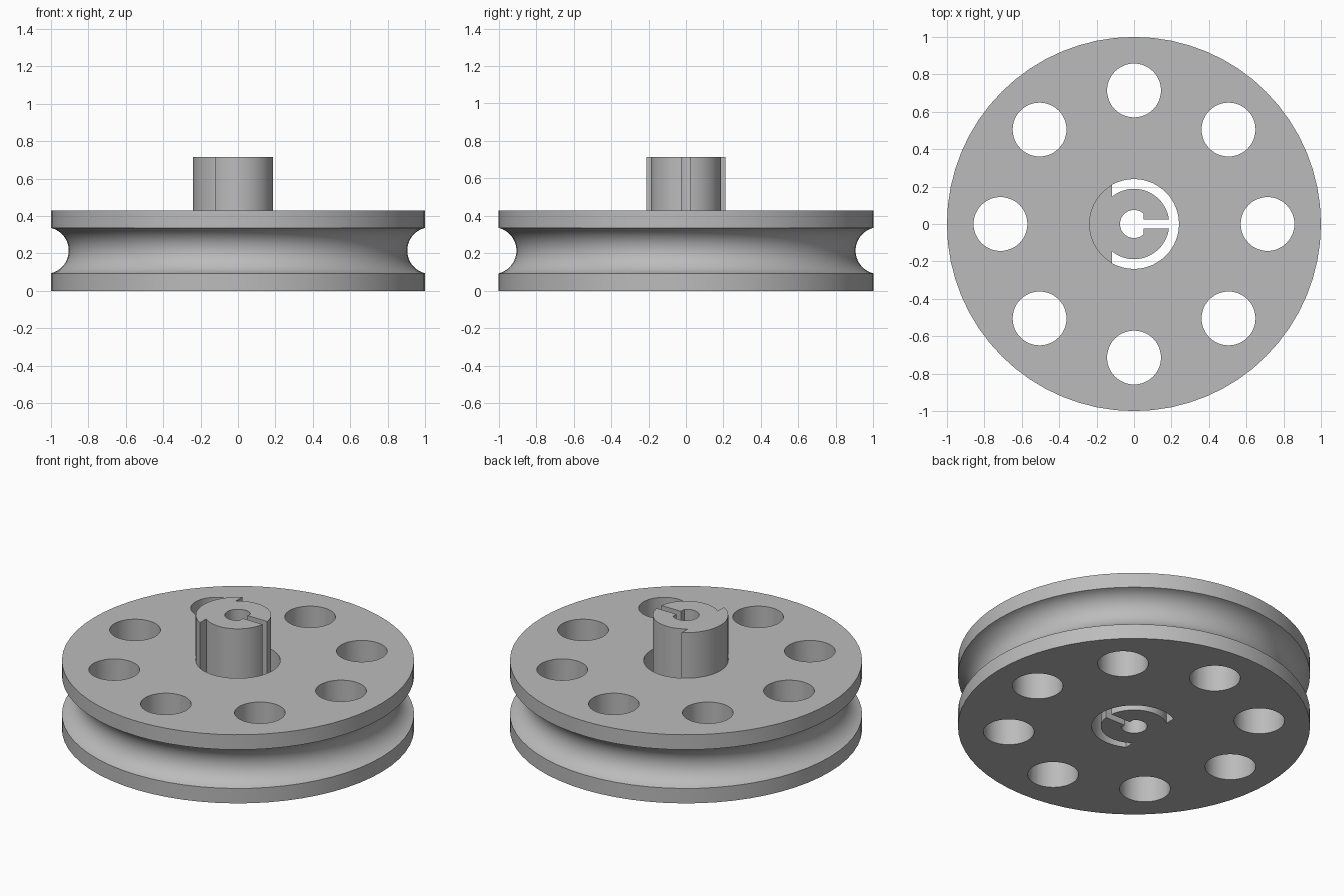
import bpy
import bmesh
from math import sin, cos, pi, sqrt, acos, asin, radians

if "Cube" in bpy.data.objects:
    bpy.data.objects.remove(bpy.data.objects["Cube"], do_unlink=True)

RIM_H, HUB_H = 0.43, 0.715
HUB_R, NECK_R, BORE_R = 0.24, 0.188, 0.075
STEP_X, FLAT_X, SLOT = -0.117, 0.05, 0.023

grey = bpy.data.materials.new("grey plastic")
grey.use_nodes = True
colour = (0.5, 0.5, 0.5, 1)
grey.diffuse_color = colour
grey.node_tree.nodes["Principled BSDF"].inputs["Base Color"].default_value = colour


def make_object(name, bm):
    bmesh.ops.recalc_face_normals(bm, faces=bm.faces)
    mesh = bpy.data.meshes.new(name)
    bm.to_mesh(mesh)
    bm.free()
    mesh.materials.append(grey)
    obj = bpy.data.objects.new(name, mesh)
    bpy.context.collection.objects.link(obj)
    return obj


def arc(r, start, end, steps, cx=0, cy=0):
    angles = [start + (end - start) * i / steps for i in range(steps + 1)]
    return [(cx + r * cos(a), cy + r * sin(a)) for a in angles]


def prism(name, outline, low, high):
    bm = bmesh.new()
    face = bm.faces.new([bm.verts.new((x, y, low)) for x, y in outline])
    side = bmesh.ops.extrude_face_region(bm, geom=[face])["geom"]
    tops = [v for v in side if isinstance(v, bmesh.types.BMVert)]
    bmesh.ops.translate(bm, verts=tops, vec=(0, 0, high - low))
    return make_object(name, bm)


def lathe(name, profile, steps):
    bm = bmesh.new()
    verts = [bm.verts.new((r, 0, z)) for r, z in profile]
    edges = [bm.edges.new(pair) for pair in zip(verts, verts[1:])]
    bmesh.ops.spin(bm, geom=verts + edges, cent=(0, 0, 0), axis=(0, 0, 1),
                   angle=2 * pi, steps=steps)
    bmesh.ops.remove_doubles(bm, verts=bm.verts, dist=0.0001)
    return make_object(name, bm)


def activate(obj):
    bpy.ops.object.select_all(action='DESELECT')
    obj.select_set(True)
    bpy.context.view_layer.objects.active = obj


def cut(obj, cutter):
    activate(obj)
    mod = obj.modifiers.new("cut", 'BOOLEAN')
    mod.operation, mod.solver, mod.object = 'DIFFERENCE', 'EXACT', cutter
    bpy.ops.object.modifier_apply(modifier=mod.name)
    bpy.data.objects.remove(cutter, do_unlink=True)


# Grooved wheel
groove_r = 0.125
groove_x = 0.905 + groove_r
half = acos((groove_x - 1) / groove_r)
groove = arc(groove_r, pi + half, pi - half, 24, groove_x, RIM_H / 2)
wheel = lathe("grooved_wheel",
              [(0, 0), (1, 0)] + groove + [(1, RIM_H), (0, RIM_H)], 64)

# Ring of eight lightening holes
for i in range(8):
    a = i * pi / 4
    hole = arc(0.144, 0, 2 * pi, 48, 0.714 * cos(a), 0.714 * sin(a))[:-1]
    cut(wheel, prism("hole_cutter", hole, -0.1, RIM_H + 0.1))

# Shared inner outline: neck, slot and flat-sided bore
step_out = acos(STEP_X / HUB_R)
step_in = acos(STEP_X / NECK_R)
slot_in = asin(SLOT / NECK_R)
flat = acos(FLAT_X / BORE_R)
inner = (arc(NECK_R, step_in, slot_in, 24)
         + [(FLAT_X, SLOT)]
         + arc(BORE_R, flat, 2 * pi - flat, 32)
         + [(FLAT_X, -SLOT)]
         + arc(NECK_R, -slot_in, -step_in, 24))

# Opening through the wheel around the neck
opening = arc(HUB_R, -step_out, step_out, 44) + inner
cut(wheel, prism("opening_cutter", opening, -0.1, RIM_H + 0.1))

# Raised hub with a thicker back
back = arc(HUB_R, step_out, 2 * pi - step_out, 24)
hub = prism("hub", back + inner[::-1], RIM_H, HUB_H)

for obj in (wheel, hub):
    activate(obj)
    bpy.ops.object.shade_smooth_by_angle(angle=radians(30))
